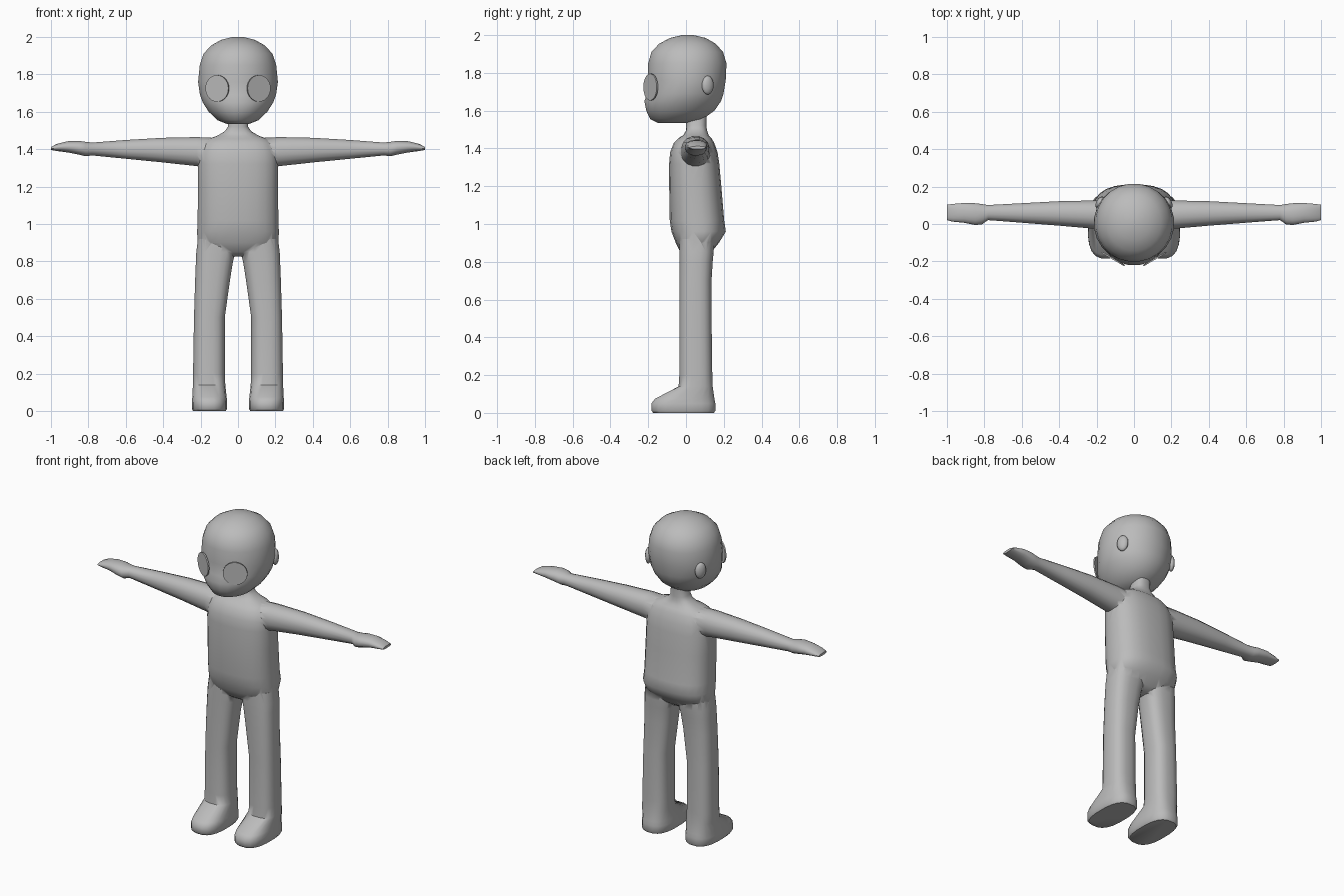
import bpy, bmesh, math
from mathutils import Vector, Matrix

if "Cube" in bpy.data.objects:
    bpy.data.objects.remove(bpy.data.objects["Cube"])

grey = bpy.data.materials.new("plain grey")
grey.diffuse_color = (0.5, 0.5, 0.5, 1)
grey.use_nodes = True
grey.node_tree.nodes["Principled BSDF"].inputs["Base Color"].default_value = grey.diffuse_color


def finish(name, bm, angle=50):
    bmesh.ops.recalc_face_normals(bm, faces=bm.faces)
    me = bpy.data.meshes.new(name)
    bm.to_mesh(me)
    bm.free()
    ob = bpy.data.objects.new(name, me)
    bpy.context.collection.objects.link(ob)
    me.materials.append(grey)
    smooth(ob, angle)
    return ob


def smooth(ob, angle):
    bpy.ops.object.select_all(action='DESELECT')
    ob.select_set(True)
    bpy.context.view_layer.objects.active = ob
    bpy.ops.object.shade_smooth_by_angle(angle=math.radians(angle))


def loft(name, rings, place, power=2.0, n=20):
    """Rings are (position, u_min, u_max, v_min, v_max); place maps (u, v, position) to space."""
    bm = bmesh.new()
    loops = []
    for w, u0, u1, v0, v1 in rings:
        loop = []
        for i in range(n):
            a = 2 * math.pi * (i + 0.5) / n
            c, s = math.cos(a), math.sin(a)
            c = math.copysign(abs(c) ** (2 / power), c)
            s = math.copysign(abs(s) ** (2 / power), s)
            p = place((u0 + u1) / 2 + c * (u1 - u0) / 2, (v0 + v1) / 2 + s * (v1 - v0) / 2, w)
            loop.append(bm.verts.new(p))
        loops.append(loop)
    for a, b in zip(loops, loops[1:]):
        for i in range(n):
            j = (i + 1) % n
            bm.faces.new((a[i], a[j], b[j], b[i]))
    bm.faces.new(loops[0])
    bm.faces.new(loops[-1])
    return finish(name, bm)


def upright(u, v, w):
    return (u, v, w)


# Torso with neck: half width, front, back by height
torso = [(0.825, 0.07, 0.01, 0.10), (0.85, 0.15, -0.03, 0.135), (0.90, 0.218, -0.055, 0.175),
         (0.96, 0.22, -0.078, 0.212), (1.02, 0.217, -0.087, 0.203), (1.20, 0.216, -0.09, 0.188),
         (1.32, 0.216, -0.09, 0.177), (1.38, 0.212, -0.085, 0.168), (1.43, 0.19, -0.065, 0.15),
         (1.455, 0.16, -0.04, 0.135), (1.47, 0.115, -0.015, 0.12), (1.495, 0.072, 0.0, 0.112),
         (1.52, 0.054, 0.0, 0.108), (1.58, 0.05, 0.0, 0.11)]
body = loft("body", [(z, -h, h, f, b) for z, h, f, b in torso], upright, 2.5, 24)

# Legs run into the feet
leg = [(0.0, 0.065, 0.24, -0.175, 0.15), (0.012, 0.057, 0.248, -0.185, 0.157),
       (0.05, 0.057, 0.247, -0.185, 0.157), (0.075, 0.06, 0.245, -0.165, 0.152),
       (0.14, 0.067, 0.242, -0.04, 0.142), (0.20, 0.07, 0.241, -0.036, 0.14),
       (0.50, 0.07, 0.236, -0.036, 0.136), (0.70, 0.042, 0.23, -0.036, 0.136),
       (0.80, 0.026, 0.226, -0.036, 0.142), (0.85, 0.012, 0.224, -0.036, 0.147),
       (0.92, 0.01, 0.215, -0.036, 0.15)]

# Arms run into mitten hands: distance out, front, back, bottom, top
arm = [(0.13, -0.03, 0.13, 1.29, 1.462), (0.22, -0.026, 0.127, 1.308, 1.466),
       (0.40, -0.01, 0.123, 1.328, 1.462), (0.60, 0.006, 0.112, 1.348, 1.45),
       (0.78, 0.02, 0.102, 1.366, 1.436), (0.815, -0.004, 0.108, 1.362, 1.44),
       (0.85, -0.006, 0.112, 1.37, 1.445), (0.91, 0.006, 0.113, 1.382, 1.443),
       (0.97, 0.012, 0.108, 1.39, 1.428), (1.0, 0.02, 0.104, 1.396, 1.412)]

limbs = []
for side, sgn in (("left", 1), ("right", -1)):
    limbs.append(loft(side + "_leg", leg, lambda u, v, w: (sgn * u, v, w), 2.7))
    limbs.append(loft(side + "_arm", arm, lambda u, v, w: (sgn * w, u, v), 2.2, 16))

# Fuse the limbs with the body into one skin
for limb in limbs:
    mod = body.modifiers.new("fuse", 'BOOLEAN')
    mod.operation, mod.solver, mod.object = 'UNION', 'EXACT', limb
    bpy.context.view_layer.objects.active = body
    bpy.ops.object.modifier_apply(modifier=mod.name)
    bpy.data.objects.remove(limb)
smooth(body, 65)

# Head: half width, front, back by height
head = [(1.535, 0.06, -0.15, 0.01), (1.555, 0.11, -0.19, 0.09), (1.60, 0.158, -0.212, 0.152),
        (1.65, 0.19, -0.222, 0.187), (1.69, 0.205, -0.208, 0.20), (1.76, 0.215, -0.203, 0.212),
        (1.85, 0.206, -0.202, 0.216), (1.91, 0.186, -0.185, 0.198), (1.955, 0.145, -0.143, 0.158),
        (1.985, 0.09, -0.085, 0.105), (2.0, 0.03, -0.02, 0.04)]
loft("head", [(z, -h, h, f, b) for z, h, f, b in head], upright, 2.05, 24)

for side, sgn in (("left", 1), ("right", -1)):
    # Flat round eye plate turned outward
    bm = bmesh.new()
    bmesh.ops.create_cone(bm, cap_ends=True, segments=28, radius1=0.071, radius2=0.071, depth=0.008)
    normal = Vector((sgn * 0.5, -0.866, 0.0))
    turn = normal.to_track_quat('Z', 'Y').to_matrix().to_4x4()
    bmesh.ops.transform(bm, verts=bm.verts,
                        matrix=Matrix.Translation((sgn * 0.111, -0.187, 1.725)) @ turn)
    finish(side + "_eye", bm, 30)
    # Small ear lying close to the head
    bm = bmesh.new()
    bmesh.ops.create_uvsphere(bm, u_segments=12, v_segments=8, radius=1)
    place = (Matrix.Translation((sgn * 0.182, 0.115, 1.735)) @ Matrix.Rotation(sgn * 0.5, 4, 'Z')
             @ Matrix.Diagonal((0.02, 0.035, 0.05, 1)))
    bmesh.ops.transform(bm, verts=bm.verts, matrix=place)
    finish(side + "_ear", bm, 60)
